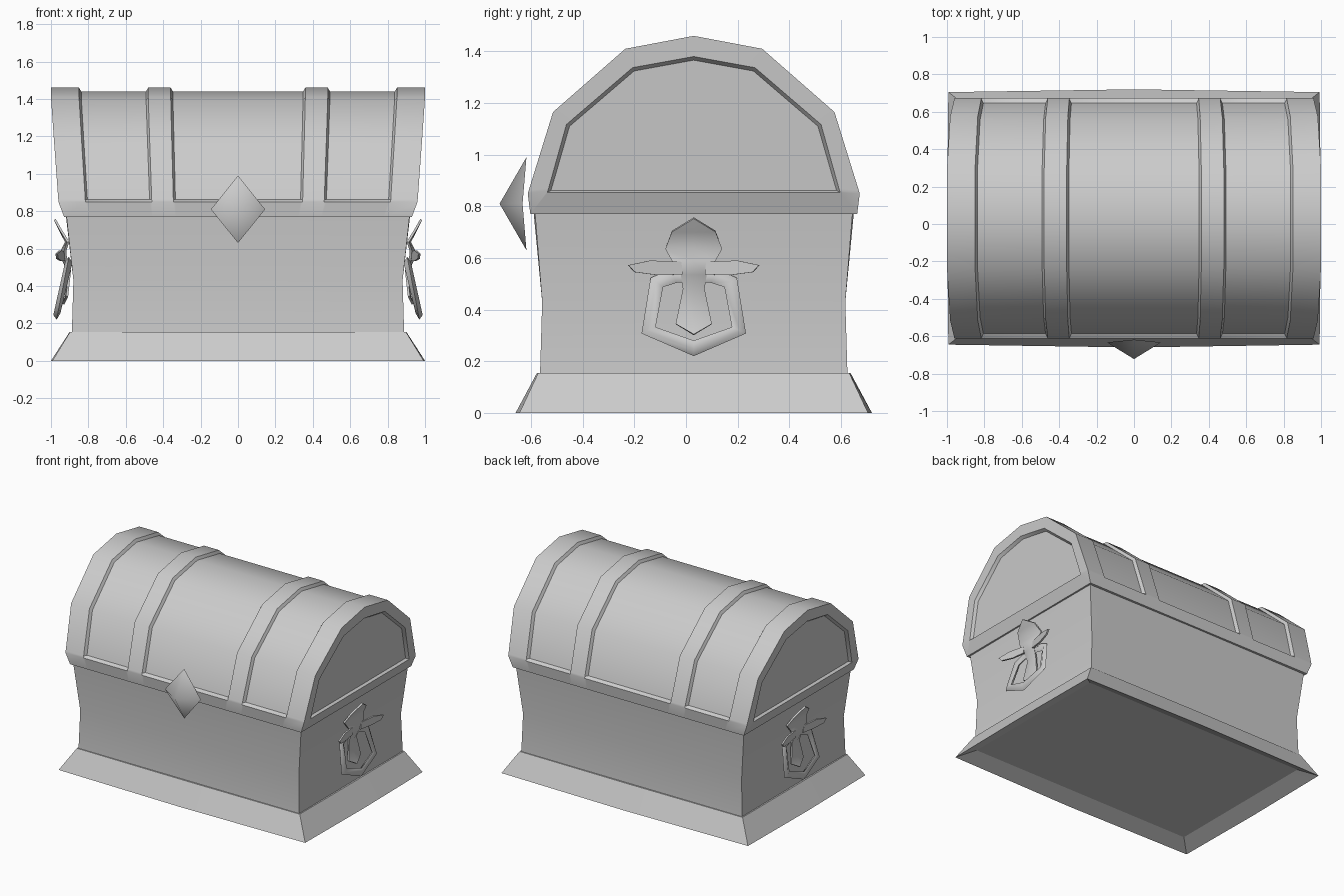
import bpy, bmesh, math
from mathutils import Vector

cube = bpy.data.objects.get("Cube")
if cube:
    bpy.data.objects.remove(cube)

CY = 0.03  # depth centre of the chest

grey = bpy.data.materials.new("plain grey")
grey.use_nodes = True
GREY = (0.6, 0.6, 0.6, 1)
grey.diffuse_color = GREY
grey.node_tree.nodes["Principled BSDF"].inputs["Base Color"].default_value = GREY


def finish(name, bm, angle=40):
    bmesh.ops.recalc_face_normals(bm, faces=bm.faces)
    mesh = bpy.data.meshes.new(name)
    bm.to_mesh(mesh)
    bm.free()
    mesh.materials.append(grey)
    ob = bpy.data.objects.new(name, mesh)
    bpy.context.collection.objects.link(ob)
    bpy.ops.object.select_all(action="DESELECT")
    ob.select_set(True)
    bpy.context.view_layer.objects.active = ob
    bpy.ops.object.shade_smooth_by_angle(angle=math.radians(angle))


def skin(bm, rows, closed):
    """Faces between successive rows of vertices."""
    for a, b in zip(rows, rows[1:]):
        n = len(a)
        for i in range(n if closed else n - 1):
            j = (i + 1) % n
            corners = list(dict.fromkeys((a[i], a[j], b[j], b[i])))
            if len(corners) > 2:
                bm.faces.new(corners)


def box_rings(name, rings, angle):
    """Stack of slightly bowed rectangles: half width, half depth, z, bow."""
    bm = bmesh.new()
    rows = []
    for w, d, z, bow in rings:
        cw, cd = w - bow / 2, d - bow
        plan = [(-cw, -cd), (0, -d), (cw, -cd), (w, 0), (cw, cd), (0, d), (-cw, cd), (-w, 0)]
        rows.append([bm.verts.new((x, CY + y, z)) for x, y in plan])
    skin(bm, rows, True)
    bm.faces.new(rows[0])
    bm.faces.new(rows[-1])
    finish(name, bm, angle)


# Waisted body, and flared base with a recessed underside
box_rings("body", [(.89, .597, .13, 0), (.888, .595, .16, 0),
                   (.88, .587, .43, 0), (.92, .62, .775, .005)], 40)
box_rings("base", [(.90, .607, .155, .005), (1, .69, 0, .015), (.89, .58, .05, 0)], 20)


# Barrel lid: raised bands and rim around sunken panels, with sunken end panels
def flare(z):
    stops = [(.77, .93), (.85, .96), (1.165, .983), (1.41, 1), (2, 1)]
    for (z0, f0), (z1, f1) in zip(stops, stops[1:]):
        if z <= z1:
            return f0 + (f1 - f0) * (z - z0) / (z1 - z0)


def arch(half, top):
    return [(-y, z) for y, z in half] + [(0, top)] + [(y, z) for y, z in reversed(half)]


raised = arch([(.633, .77), (.643, .85), (.639, .862), (.545, 1.165), (.265, 1.41)], 1.46)
sunken = arch([(.633, .77), (.643, .85), (.616, .862), (.528, 1.152), (.257, 1.392)], 1.44)
frame = arch([(.567, .853), (.565, .86), (.562, .87), (.493, 1.117), (.237, 1.337)], 1.38)
panel = arch([(.553, .862), (.551, .869), (.548, .878), (.481, 1.11), (.231, 1.324)], 1.366)

half = [(.98, panel), (1, frame), (1, raised), (.85, raised), (.838, sunken),
        (.492, sunken), (.48, raised), (.36, raised), (.348, sunken)]
stations = [(-x, profile) for x, profile in half] + half[::-1]

bm = bmesh.new()
rows = [[bm.verts.new((x * flare(z), CY + y, z)) for y, z in profile]
        for x, profile in stations]
skin(bm, rows, True)
bm.faces.new(rows[0])
bm.faces.new(rows[-1])
finish("lid", bm, 35)

# Diamond clasp on the front
bm = bmesh.new()
rim = [bm.verts.new(p) for p in ((0, -.618, .99), (.145, -.633, .81),
                                 (0, -.618, .63), (-.145, -.633, .81))]
tip = bm.verts.new((0, -.722, .81))
for i in range(4):
    bm.faces.new((rim[i], rim[(i + 1) % 4], tip))
bm.faces.new((rim[0], rim[3], rim[1]))
bm.faces.new((rim[1], rim[3], rim[2]))
finish("clasp", bm, 60)


# Side handles: leaf mount, two arms and a hanging ring
def finish_plate(name, bm):
    bmesh.ops.recalc_face_normals(bm, faces=bm.faces)
    bmesh.ops.solidify(bm, geom=bm.faces[:], thickness=.012)
    finish(name, bm, 50)


def handle(side, label):
    # leaf rows: half width, height, edge x, ridge bulge
    leaf = [(0, .752, .985, 0), (.085, .70, .955, .004), (.11, .635, .915, .01),
            (.085, .59, .93, .018), (.05, .535, .925, .015), (.042, .48, .905, .01),
            (.07, .345, .92, .006), (0, .305, .94, 0)]
    bm = bmesh.new()
    rows = []
    for w, z, x, bulge in leaf:
        if w:
            rows.append([bm.verts.new((side * (x + b), CY + y, z))
                         for y, b in ((-w, 0), (0, bulge), (w, 0))])
        else:
            rows.append([bm.verts.new((side * x, CY, z))] * 3)
    skin(bm, rows, False)
    finish_plate(label + "_handle_mount", bm)

    for way, where in ((-1, "front"), (1, "back")):
        bm = bmesh.new()
        arm = [(.05, .585, .925), (.17, .59, .945), (.255, .572, .965),
               (.23, .545, .96), (.14, .533, .94), (.045, .536, .925)]
        bm.faces.new([bm.verts.new((side * x, CY + way * y, z)) for y, z, x in arm])
        finish_plate(label + "_handle_arm_" + where, bm)

    # ring: four-sided section swept round a five-sided loop
    loop = [(-.08, .53), (-.143, .505), (-.175, .32), (0, .25),
            (.175, .32), (.143, .505), (.08, .53)]
    centre = Vector((0, .40))
    bm = bmesh.new()
    rows = []
    for y, z in loop:
        p = Vector((y, z))
        out = (p - centre).normalized()
        x = .905 + (.53 - z) * .23
        ring = []
        for r, h in ((.03, 0), (.005, .018), (-.03, .004), (-.005, -.02)):
            q = p + out * r
            ring.append(bm.verts.new((side * (x + h), CY + q.x, q.y)))
        rows.append(ring)
    skin(bm, rows + rows[:1], True)
    finish(label + "_handle_ring", bm, 75)


handle(1, "left")
handle(-1, "right")
